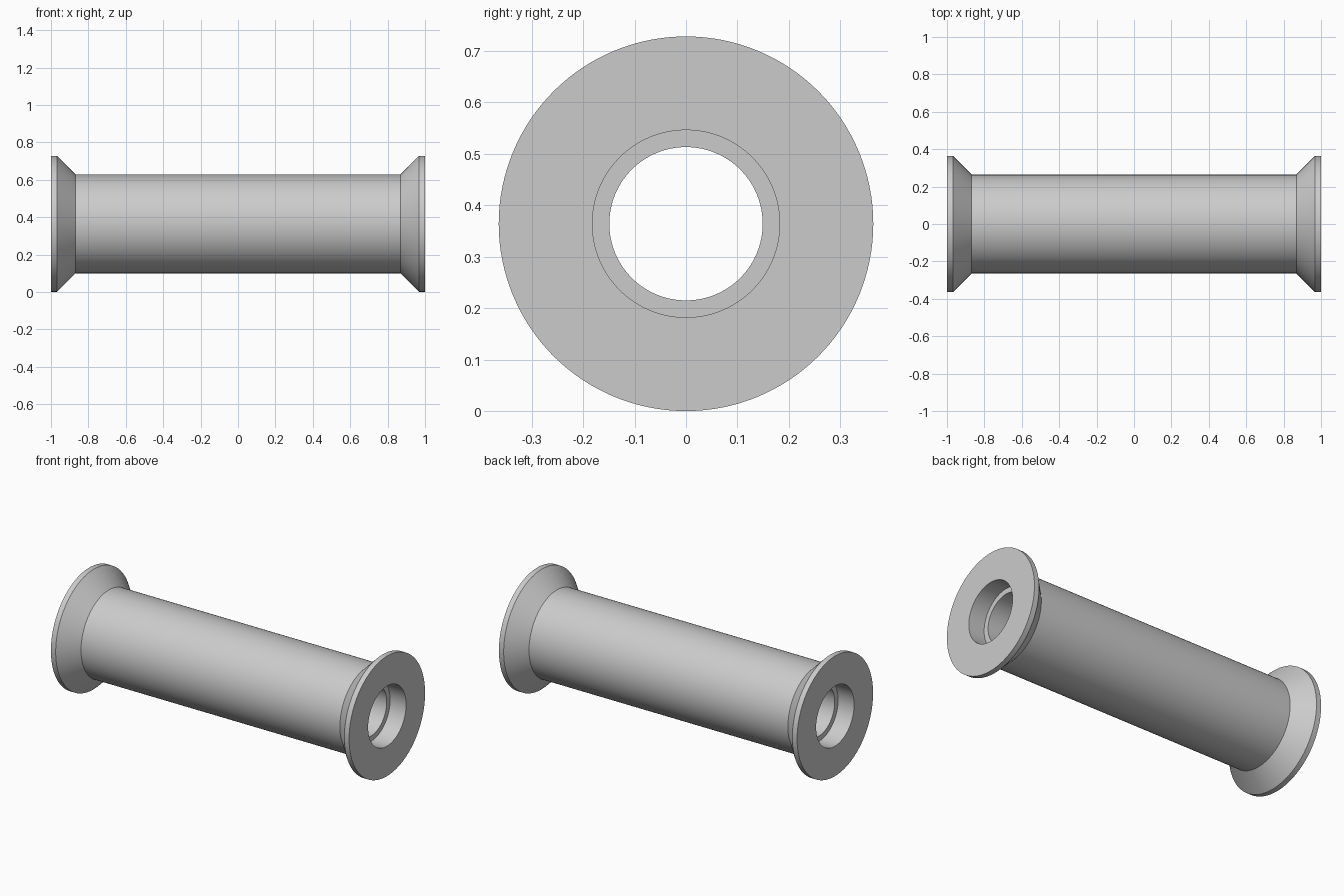
import bpy
import bmesh
import math
from mathutils import Matrix, Vector

cube = bpy.data.objects.get("Cube")
if cube:
    bpy.data.objects.remove(cube, do_unlink=True)

SEGMENTS = 128
RIM = 0.364      # flange radius, also the height of the axis
TUBE = 0.264     # outer tube radius
SOCKET = 0.182   # wider bore at each end
BORE = 0.149     # through bore

grey = bpy.data.materials.new("light grey")
grey.use_nodes = True
colour = (0.6, 0.6, 0.6, 1)
grey.diffuse_color = colour
grey.node_tree.nodes["Principled BSDF"].inputs["Base Color"].default_value = colour

# Half section as (distance along axis, radius), from the outer tube round to the bore
half = [(0.868, TUBE), (0.968, RIM), (1, RIM), (1, SOCKET), (0.893, SOCKET), (0.893, BORE)]
section = half + [(-x, r) for x, r in reversed(half)]

# Spin the closed section around the x axis
bm = bmesh.new()
verts = [bm.verts.new((x, 0, r)) for x, r in section]
edges = [bm.edges.new((v, verts[(i + 1) % len(verts)])) for i, v in enumerate(verts)]
bmesh.ops.spin(bm, geom=verts + edges, cent=(0, 0, 0), axis=(1, 0, 0),
               angle=math.tau, steps=SEGMENTS, use_duplicate=False)
bmesh.ops.remove_doubles(bm, verts=bm.verts, dist=0.0001)
bmesh.ops.recalc_face_normals(bm, faces=bm.faces)
bmesh.ops.transform(bm, matrix=Matrix.Translation(Vector((0, 0, RIM))), verts=bm.verts)

mesh = bpy.data.meshes.new("flanged_tube")
bm.to_mesh(mesh)
bm.free()
mesh.materials.append(grey)
tube = bpy.data.objects.new("flanged_tube", mesh)
bpy.context.collection.objects.link(tube)

# Smooth round walls, sharp rims
bpy.ops.object.select_all(action="DESELECT")
tube.select_set(True)
bpy.context.view_layer.objects.active = tube
bpy.ops.object.shade_smooth_by_angle(angle=math.radians(30))
